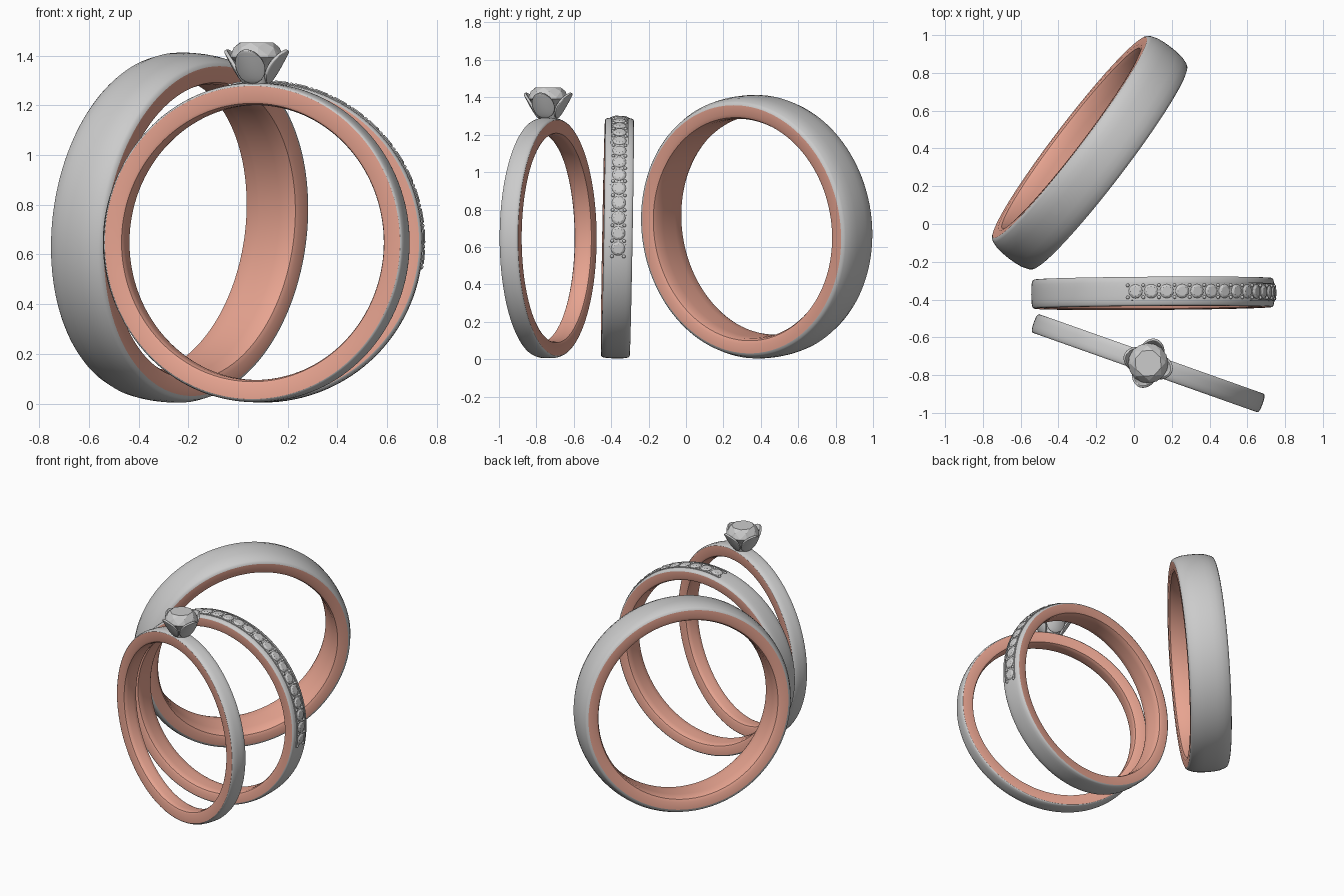
import bpy, bmesh, math
from mathutils import Matrix, Vector

if "Cube" in bpy.data.objects:
    bpy.data.objects.remove(bpy.data.objects["Cube"])

pink = bpy.data.materials.new("rose_metal")
pink.diffuse_color = (0.80, 0.37, 0.28, 1)
pink.use_nodes = True
pink.node_tree.nodes["Principled BSDF"].inputs["Base Color"].default_value = pink.diffuse_color


def finish(name, bm, mw, mat=None, smooth=True):
    bmesh.ops.recalc_face_normals(bm, faces=bm.faces)
    me = bpy.data.meshes.new(name)
    bm.to_mesh(me)
    bm.free()
    ob = bpy.data.objects.new(name, me)
    bpy.context.collection.objects.link(ob)
    ob.matrix_world = mw
    if mat:
        me.materials.append(mat)
    if smooth:
        bpy.ops.object.select_all(action='DESELECT')
        ob.select_set(True)
        bpy.context.view_layer.objects.active = ob
        bpy.ops.object.shade_smooth_by_angle(angle=math.radians(35))
    return ob


def pose(x, y, z, yaw, tilt):
    return (Matrix.Translation((x, y, z)) @ Matrix.Rotation(math.radians(yaw), 4, 'Z')
            @ Matrix.Rotation(math.radians(tilt), 4, 'X'))


def lathe(name, half, mw, mat=None, n=128):
    """Mirror a half profile of (axial, radius) points and spin it round local Y."""
    prof = half + [(-a, r) for a, r in reversed(half) if a > 0]
    bm = bmesh.new()
    loops = []
    for i in range(n):
        t = 2 * math.pi * i / n
        loops.append([bm.verts.new((r * math.sin(t), a, r * math.cos(t))) for a, r in prof])
    for i in range(n):
        p, q = loops[i], loops[(i + 1) % n]
        for j in range(len(prof) - 1):
            bm.faces.new((p[j], p[j + 1], q[j + 1], q[j]))
    return finish(name, bm, mw, mat)


def band(name, w, edge, mid, split, inner, lip, mw):
    """Domed grey outer shell plus pink comfort-fit liner, sharing the split line."""
    b = lip * 0.5
    lathe(name + "_outer_shell",
          [(w, split), (w - b * .3, split + (edge - split) * .6), (w - b, edge),
           (w * .6, edge + (mid - edge) * .7), (w * .3, edge + (mid - edge) * .93), (0, mid)], mw)
    lathe(name + "_pink_liner",
          [(w, split), (w, inner + lip), (w - lip * .3, inner + lip * .4),
           (w - lip, inner + lip * .1), (w * .4, inner), (0, inner)], mw, pink)


def gem_points(bm, r, h, mw, sides=8):
    """Faceted round stone: table, crown, girdle and culet wrapped in a hull."""
    pts = []
    for rad, z, n, off in ((.68, h, sides, 0), (.87, h * .62, sides, .5),
                           (1, 0, sides * 2, 0), (1, -.08 * r, sides * 2, 0), (.08, -.85 * r, sides, 0)):
        for i in range(n):
            t = 2 * math.pi * (i + off) / n
            pts.append(mw @ Vector((rad * r * math.cos(t), rad * r * math.sin(t), z)))
    bmesh.ops.convex_hull(bm, input=[bm.verts.new(p) for p in pts])


# Wide wedding band, leaning slightly
wide = pose(-0.235, 0.378, 0.708, 52.6, 6)
band("wide_band", .133, .686, .705, .667, .588, .03, wide)

# Half-set stone band
stone = pose(0.10, -0.367, 0.648, 0.4, -1)
band("stone_band", .077, .639, .644, .628, .56, .02, stone)

# Setting strip the small stones sit in
bm = bmesh.new()
rows = []
for i in range(49):
    t = math.radians(-12.3 + 111.3 * i / 48)
    rows.append([bm.verts.new((r * math.sin(t), a, r * math.cos(t)))
                 for a, r in ((-.047, .63), (-.047, .647), (-.041, .647), (-.041, .643),
                              (.041, .643), (.041, .647), (.047, .647), (.047, .63))])
for p, q in zip(rows, rows[1:]):
    for j in range(8):
        k = (j + 1) % 8
        bm.faces.new((p[j], p[k], q[k], q[j]))
bm.faces.new(rows[0])
bm.faces.new(rows[-1])
finish("stone_setting_strip", bm, stone)

# Fifteen small stones and the bead pairs between them
gems, beads = bmesh.new(), bmesh.new()
count, start, step = 15, -8.2, 7.38
for i in range(count):
    rot = Matrix.Rotation(math.radians(start + step * i), 4, 'Y')
    gem_points(gems, .037, .009, rot @ Matrix.Translation((0, 0, .644)))
for i in range(count + 1):
    rot = Matrix.Rotation(math.radians(start + step * (i - .5)), 4, 'Y')
    for y in (-.032, .032):
        bmesh.ops.create_uvsphere(beads, u_segments=10, v_segments=6, radius=.0095,
                                  matrix=rot @ Matrix.Translation((0, y, .644)))
finish("small_stones", gems, stone, smooth=False)
finish("stone_beads", beads, stone)

# Slim solitaire band
slim = pose(0.075, -0.737, 0.648, -19.5, 0)
band("solitaire_band", .052, .638, .643, .63, .553, .018, slim)

# Large stone
bm = bmesh.new()
gem_points(bm, .106, .052, slim @ Matrix.Translation((0, 0, .752)))
finish("solitaire_stone", bm, Matrix(), smooth=False)

# Cup under the stone
bm = bmesh.new()
bmesh.ops.create_cone(bm, cap_ends=True, segments=32, radius1=.045, radius2=.062, depth=.06,
                      matrix=Matrix.Translation((0, 0, .665)))
finish("solitaire_cup", bm, slim)

# Four cupped petals holding the stone
N = 12
for k in range(4):
    bm = bmesh.new()
    grid = []
    for i in range(N + 1):
        v = -1 + 2 * i / N
        row = []
        for j in range(N + 1):
            u = -1 + 2 * j / N
            # square mapped to a disc, so the petal outline is round
            du, dv = u * math.sqrt(1 - v * v / 2), v * math.sqrt(1 - u * u / 2)
            s = (dv + 1) / 2
            r = .045 + .085 * s ** .8 - .022 * du * du
            row.append(bm.verts.new((r, .060 * du, .643 + .132 * s)))
        grid.append(row)
    for a, b in zip(grid, grid[1:]):
        for j in range(N):
            bm.faces.new((a[j], a[j + 1], b[j + 1], b[j]))
    ob = finish("petal_%d" % (k + 1), bm, slim @ Matrix.Rotation(k * math.pi / 2, 4, 'Z'))
    m = ob.modifiers.new("thickness", 'SOLIDIFY')
    m.thickness, m.offset = .014, 0
    m = ob.modifiers.new("soft_edge", 'BEVEL')
    m.width, m.segments, m.limit_method = .004, 2, 'ANGLE'
    m.angle_limit = math.radians(50)
